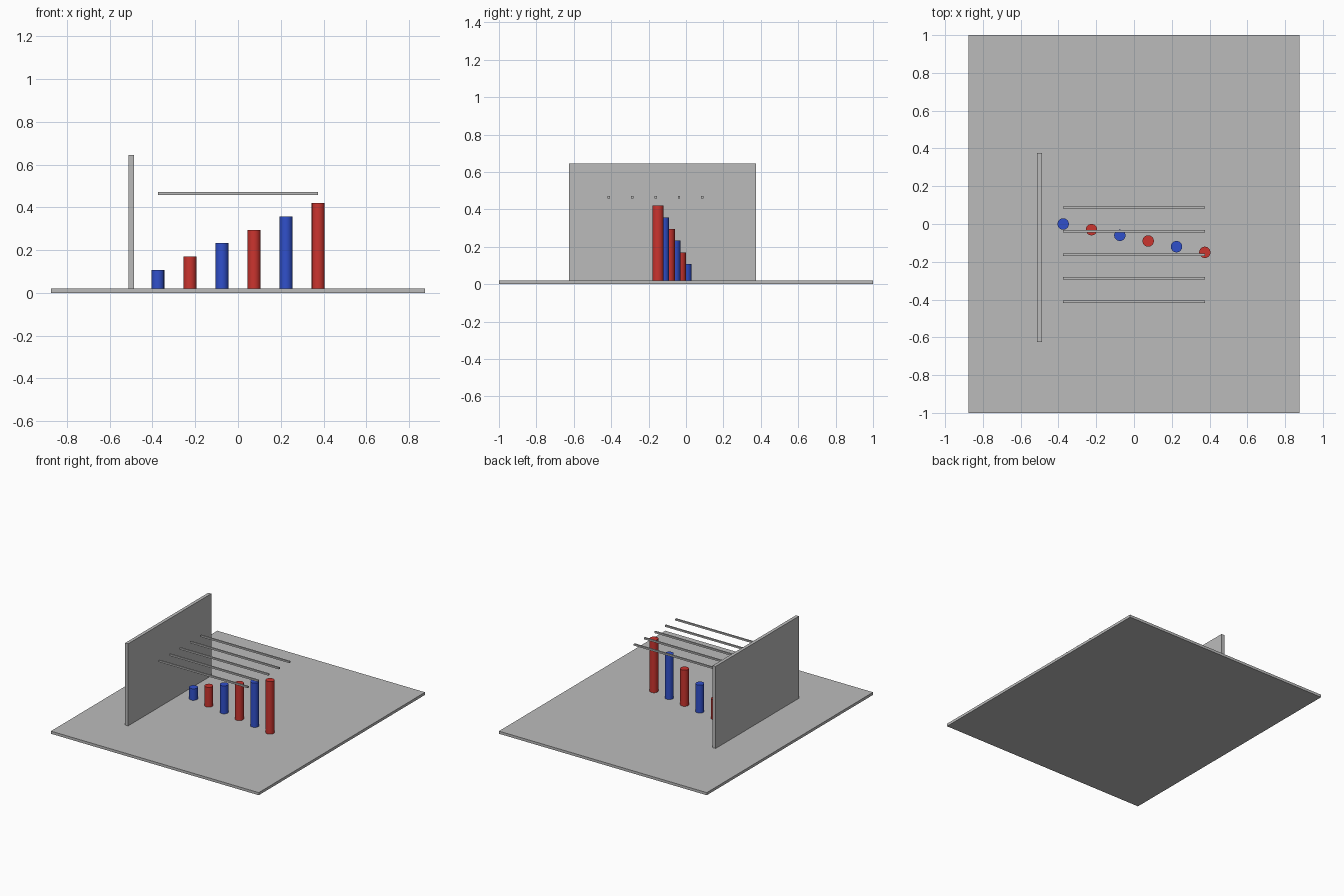
import bpy
import math

if "Cube" in bpy.data.objects:
    bpy.data.objects.remove(bpy.data.objects["Cube"])


def material(name, rgb):
    m = bpy.data.materials.new(name)
    m.diffuse_color = (*rgb, 1.0)
    m.use_nodes = True
    m.node_tree.nodes["Principled BSDF"].inputs["Base Color"].default_value = m.diffuse_color
    return m


GREY = material("grey", (0.5, 0.5, 0.5))
RED = material("red", (0.6, 0.035, 0.028))
BLUE = material("blue", (0.03, 0.08, 0.6))


def box(name, centre, size, mat):
    bpy.ops.mesh.primitive_cube_add(size=1, location=centre)
    ob = bpy.context.object
    ob.name = name
    ob.scale = size
    bpy.ops.object.transform_apply(location=False, rotation=False, scale=True)
    ob.data.materials.append(mat)
    return ob


def post(name, x, y, z0, radius, height, mat):
    bpy.ops.mesh.primitive_cylinder_add(
        vertices=32, radius=radius, depth=height, location=(x, y, z0 + height / 2))
    ob = bpy.context.object
    ob.name = name
    ob.data.materials.append(mat)
    bpy.ops.object.shade_smooth_by_angle(angle=math.radians(30))
    return ob


FLOOR = 0.02

# Floor slab and upright wall
box("floor", (0, 0, FLOOR / 2), (1.75, 2.0, FLOOR), GREY)
box("wall", (-0.5, -0.125, FLOOR + 0.3125), (0.025, 1.0, 0.625), GREY)

# Row of posts rising in height, alternating colours
for i in range(6):
    post(f"post_{i + 1}", -0.375 + 0.15 * i, -0.03 * i, FLOOR, 0.03,
         0.0875 + 0.0625 * i, RED if i % 2 else BLUE)

# Overhead floating bars
for i in range(5):
    box(f"overhead_bar_{i + 1}", (0, 0.0875 - 0.125 * i, 0.465),
        (0.75, 0.0125, 0.0125), GREY)
